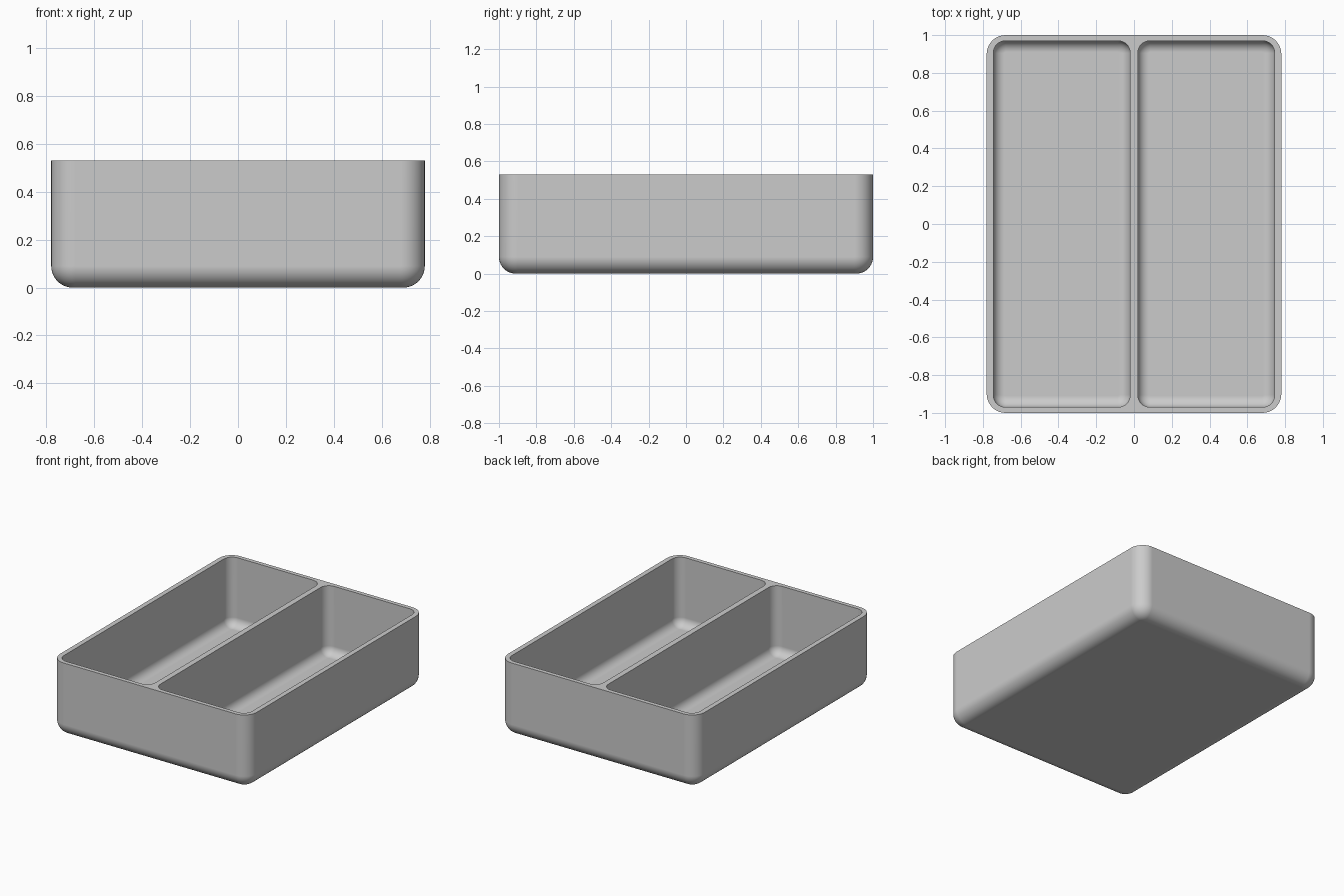
import bpy
import bmesh
from math import sin, cos, pi, radians

cube = bpy.data.objects.get("Cube")
if cube:
    bpy.data.objects.remove(cube, do_unlink=True)

HEIGHT = 0.53
STEPS = 10

grey = bpy.data.materials.new("light grey plastic")
grey.use_nodes = True
colour = (0.6, 0.6, 0.6, 1)
grey.diffuse_color = colour
grey.node_tree.nodes["Principled BSDF"].inputs["Base Color"].default_value = colour

bm = bmesh.new()


def ring(cx, hx, hy, radius, z):
    """Rounded rectangle of vertices at height z."""
    verts = []
    for quarter, (sx, sy) in enumerate(((1, 1), (-1, 1), (-1, -1), (1, -1))):
        for i in range(STEPS + 1):
            a = (quarter + i / STEPS) * pi / 2
            verts.append(bm.verts.new((cx + sx * (hx - radius) + radius * cos(a),
                                       sy * (hy - radius) + radius * sin(a), z)))
    return verts


def basin(cx, hx, hy, corner, fillet, floor):
    """Open tub with rounded corners and floor; returns its top edges."""
    rings = [ring(cx, hx, hy, corner, HEIGHT)]
    for i in range(STEPS + 1):
        a = i / STEPS * pi / 2
        inset = fillet * (1 - cos(a))
        rings.append(ring(cx, hx - inset, hy - inset, corner - inset,
                          floor + fillet * (1 - sin(a))))
    for upper, lower in zip(rings, rings[1:]):
        for i in range(len(upper)):
            j = (i + 1) % len(upper)
            bm.faces.new((upper[i], lower[i], lower[j], upper[j]))
    bm.faces.new(rings[-1])
    top = rings[0]
    return [bm.edges.get((v, top[i - 1])) for i, v in enumerate(top)]


# Outer shell and the two compartments
rim_edges = basin(0, 0.78, 1.0, 0.1, 0.09, 0)
for side in (-1, 1):
    rim_edges += basin(side * 0.3825, 0.3625, 0.97, 0.065, 0.06, 0.04)

# Flat rim and divider top joining the three outlines
bmesh.ops.triangle_fill(bm, edges=rim_edges, use_beauty=True, normal=(0, 0, 1))
bmesh.ops.recalc_face_normals(bm, faces=bm.faces)

mesh = bpy.data.meshes.new("divided_tray")
bm.to_mesh(mesh)
bm.free()
mesh.materials.append(grey)
tray = bpy.data.objects.new("divided_tray", mesh)
bpy.context.collection.objects.link(tray)

# Smooth fillets, crisp rim, flat walls
bpy.ops.object.select_all(action="DESELECT")
tray.select_set(True)
bpy.context.view_layer.objects.active = tray
bpy.ops.object.shade_smooth_by_angle(angle=radians(30))
weighted = tray.modifiers.new("flat_walls", "WEIGHTED_NORMAL")
weighted.keep_sharp = True
